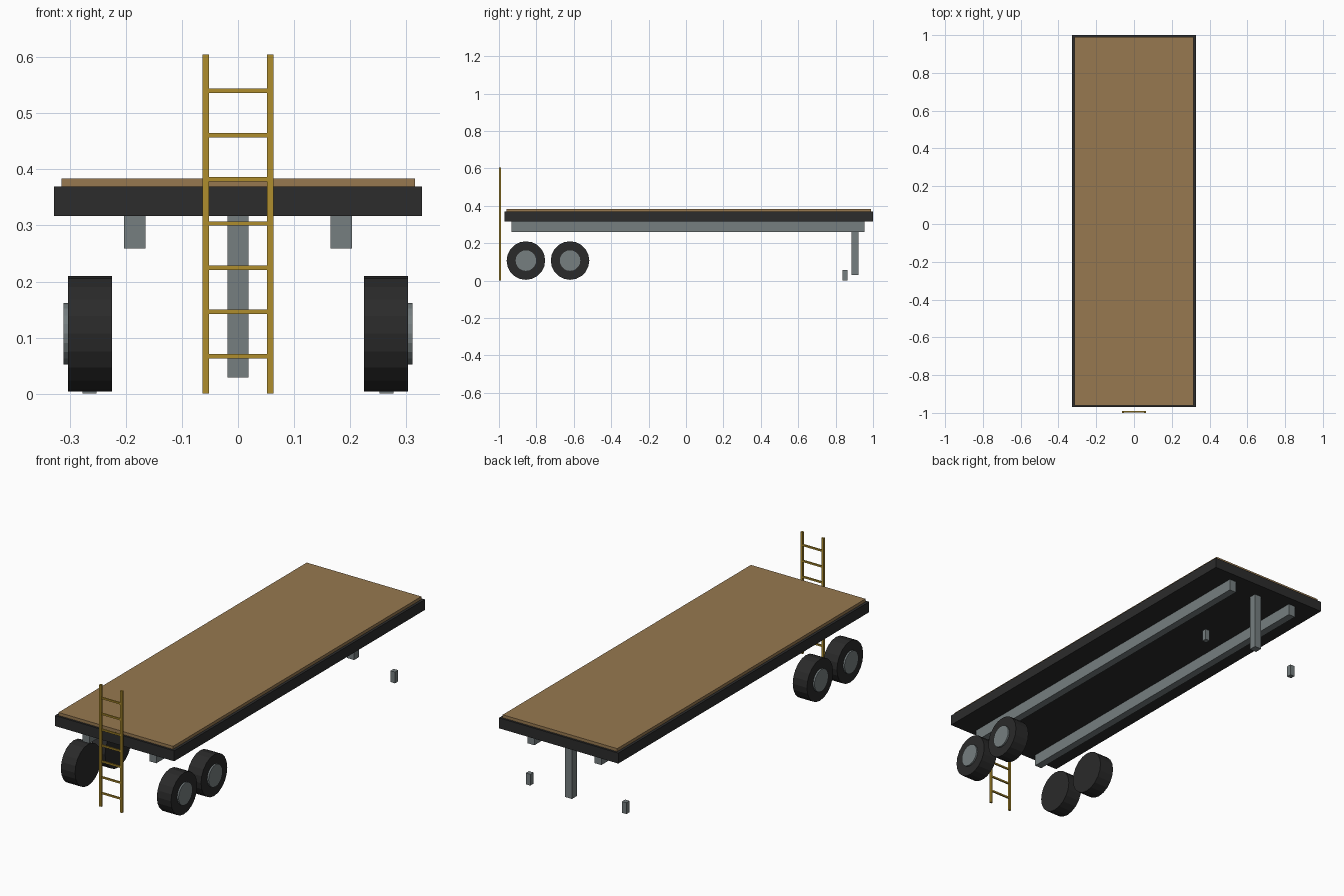
import bpy
import math

if "Cube" in bpy.data.objects:
    bpy.data.objects.remove(bpy.data.objects["Cube"], do_unlink=True)


def make_material(name, rgb):
    mat = bpy.data.materials.new(name)
    mat.use_nodes = True
    mat.diffuse_color = (*rgb, 1)
    mat.node_tree.nodes["Principled BSDF"].inputs["Base Color"].default_value = (*rgb, 1)
    return mat


wood = make_material("deck wood", (0.31, 0.19, 0.08))
black = make_material("frame black", (0.025, 0.025, 0.025))
rubber = make_material("tyre rubber", (0.023, 0.023, 0.023))
steel = make_material("grey steel", (0.18, 0.21, 0.215))
yellow = make_material("ladder yellow", (0.43, 0.27, 0.027))


def box(name, mat, x, y, z):
    """Box spanning the given (min, max) ranges."""
    spans = (x, y, z)
    bpy.ops.mesh.primitive_cube_add(size=1, location=[(a + b) / 2 for a, b in spans])
    obj = bpy.context.object
    obj.name = name
    obj.scale = [b - a for a, b in spans]
    bpy.ops.object.transform_apply(location=False, rotation=False, scale=True)
    obj.data.materials.append(mat)


def disc(name, mat, radius, x, y, z):
    """Cylinder along x between the two x values."""
    bpy.ops.mesh.primitive_cylinder_add(
        vertices=20, radius=radius, depth=abs(x[1] - x[0]),
        location=((x[0] + x[1]) / 2, y, z), rotation=(0, math.pi / 2, 0))
    bpy.context.object.name = name
    bpy.context.object.data.materials.append(mat)


# Flat bed
box("bed_frame", black, (-0.328, 0.328), (-0.97, 1.0), (0.317, 0.369))
box("deck_boards", wood, (-0.315, 0.315), (-0.96, 0.99), (0.369, 0.384))

# Parts repeated on both sides
for side, s in (("left", 1), ("right", -1)):
    box(f"{side}_chassis_beam", steel, sorted((s * 0.165, s * 0.203)),
        (-0.932, 0.955), (0.259, 0.317))
    box(f"{side}_foot", steel, sorted((s * 0.252, s * 0.277)),
        (0.838, 0.863), (0, 0.056))
    for axle, y in (("front", -0.856), ("second", -0.62)):
        disc(f"{side}_{axle}_tyre", rubber, 0.103, (s * 0.225, s * 0.303), y, 0.107)
        disc(f"{side}_{axle}_hub", steel, 0.055, (s * 0.29, s * 0.311), y, 0.107)
    box(f"{side}_ladder_rail", yellow, sorted((s * 0.052, s * 0.063)),
        (-1.0, -0.989), (0, 0.605))

# Support post under the far end
box("support_post", steel, (-0.019, 0.019), (0.885, 0.923), (0.029, 0.317))

# Ladder rungs
for i in range(7):
    z = 0.067 + i * 0.0788
    box(f"ladder_rung_{i + 1}", yellow, (-0.054, 0.054),
        (-0.9985, -0.9905), (z - 0.004, z + 0.004))
